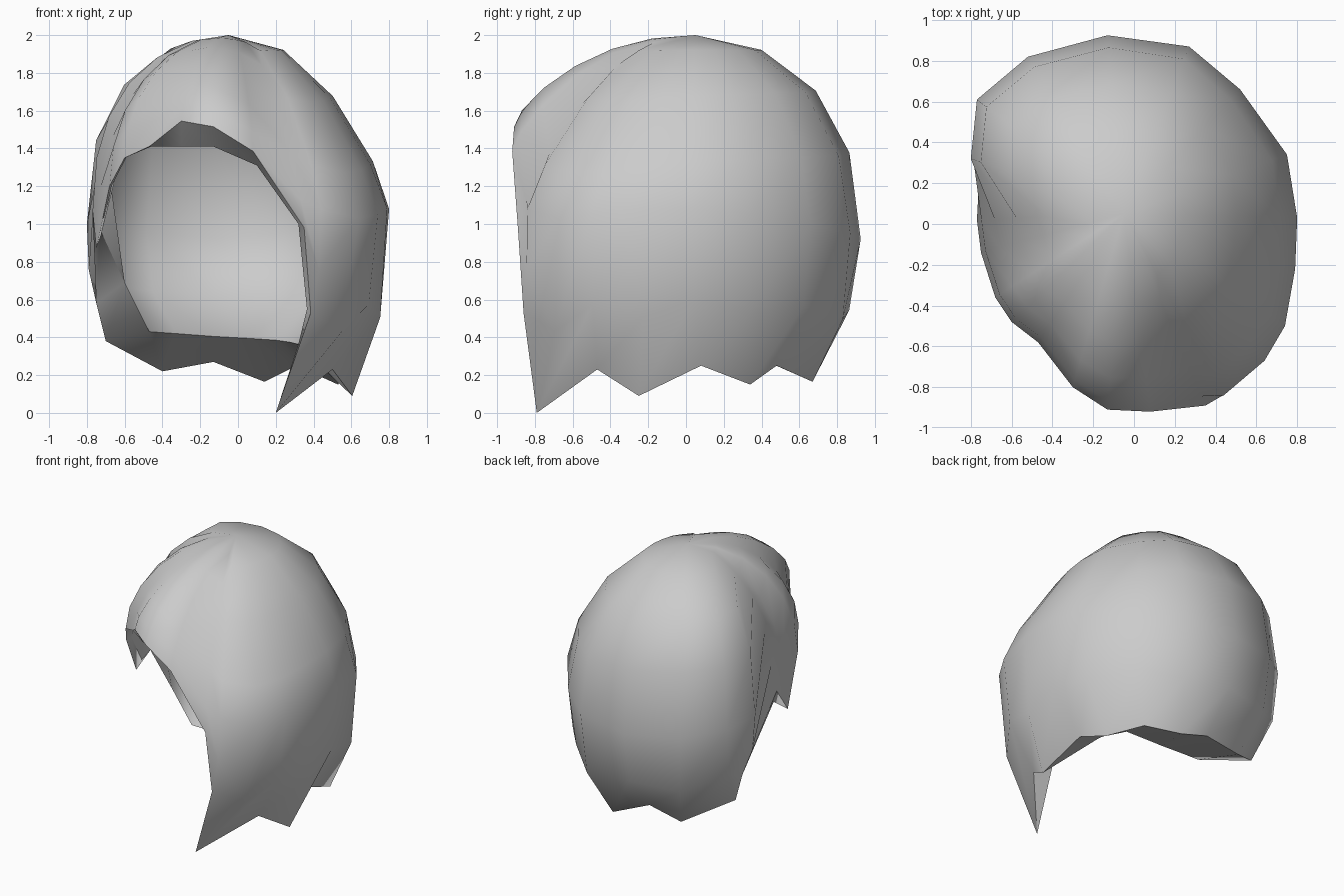
import bpy, bmesh, math
from mathutils import Vector

old = bpy.data.objects.get("Cube")
if old:
    bpy.data.objects.remove(old, do_unlink=True)

APEX = Vector((-0.05, 0.05, 2.0))
CORE = Vector((-0.05, 0.0, 1.05))

# hem points, counter-clockwise from the front, each with its widest point above (or None)
HEM = [
    ((-.13, -.91, 1.515), None), ((.08, -.92, 1.385), None),
    ((.35, -.89, .98), None), ((.385, -.86, .53), (.44, -.84, 1.08)),
    ((.20, -.79, 0), (.64, -.67, 1.03)), ((.50, -.47, .23), (.74, -.50, 1.05)),
    ((.605, -.25, .09), (.79, -.22, 1.08)), ((.55, .08, .25), (.80, .03, 1.08)),
    ((.53, .34, .15), (.75, .34, 1.05)), ((.31, .48, .25), (.52, .66, 1.0)),
    ((.14, .67, .165), (.27, .87, .95)), ((-.13, .62, .27), (-.13, .925, .92)),
    ((-.40, .63, .22), (-.52, .82, .95)), ((-.70, .41, .38), (-.77, .61, 1.0)),
    ((-.75, .40, .58), (-.80, .32, 1.0)), ((-.77, .02, 1.07), None),
    ((-.75, -.14, .87), None), ((-.68, -.36, 1.2), None),
    ((-.60, -.48, 1.35), None), ((-.47, -.58, 1.41), None),
    ((-.30, -.80, 1.545), None),
]

# inner edge of the hem band, in the same order
LINING = [
    (-.13, -.76, 1.41), (.10, -.79, 1.31), (.32, -.82, 1.0), (.365, -.80, .55),
    (.32, -.70, .365), (.36, -.42, .365), (.36, -.20, .365), (.31, 0, .365),
    (.27, .10, .375), (.20, .16, .385), (.05, .15, .395), (-.13, .14, .405),
    (-.33, .13, .42), (-.47, .12, .43), (-.60, .07, .69), (-.73, .0, .97),
    (-.725, -.11, .94), (-.67, -.31, 1.2), (-.59, -.42, 1.355),
    (-.46, -.52, 1.41), (-.30, -.70, 1.41),
]


def arc(s, steps):
    """Rounded path from a side point up to the crown, without the crown itself."""
    d = Vector((s.x - APEX.x, s.y - APEX.y))
    u = d.normalized()
    n = 1.87 - 0.42 * u.x + 0.35 * u.y
    pts = []
    for i in range(steps):
        a = math.pi / 2 * (1 - i / steps)
        p = 2 / (2 + (n - 2) * math.sin(a))      # rounder towards the crown
        r, h = math.sin(a) ** p, max(0, math.cos(a)) ** p
        pts.append(Vector((APEX.x + d.x * r, APEX.y + d.y * r, s.z + (APEX.z - s.z) * h)))
    return pts


def bulge(b, s):
    """Point between hem and widest point, pushed outwards."""
    return Vector((b.x + .8 * (s.x - b.x), b.y + .8 * (s.y - b.y), b.z + .42 * (s.z - b.z)))


def outer_column(b, s):
    b = Vector(b)
    if s is None:
        return arc(b, 6)
    s = Vector(s)
    return [b, bulge(b, s)] + arc(s, 4)


def shrink(p):
    d = p - CORE
    return CORE + Vector((d.x * .92, d.y * .88, d.z * .975))


def inner_column(col, edge, low):
    """Hollow lining: thin at the crown, a wide ledge along the bottom."""
    res = [Vector(edge)] + [shrink(p) for p in col[1:]]
    if low:
        res[1] = bulge(res[0], res[2])
    return res


bm = bmesh.new()


def cap(columns, top):
    """Skin the columns and close them at the crown."""
    grid = [[bm.verts.new(p) for p in c] for c in columns]
    tip = bm.verts.new(top)
    for i, a in enumerate(grid):
        b = grid[(i + 1) % len(grid)]
        for k in range(len(a) - 1):
            bm.faces.new((a[k], b[k], b[k + 1], a[k + 1]))
        bm.faces.new((a[-1], b[-1], tip))
    return [c[0] for c in grid]


outer = [outer_column(b, s) for b, s in HEM]
inner = [inner_column(c, e, h[1] is not None) for c, e, h in zip(outer, LINING, HEM)]
rim_out = cap(outer, APEX)
rim_in = cap(inner, shrink(APEX))

# hem band joining shell and lining
count = len(rim_out)
for i in range(count):
    j = (i + 1) % count
    bm.faces.new((rim_out[i], rim_in[i], rim_in[j], rim_out[j]))
bmesh.ops.recalc_face_normals(bm, faces=bm.faces)
for f in bm.faces:
    f.smooth = True
for loop in (rim_out, rim_in):
    for i in range(count):
        bm.edges.get((loop[i], loop[(i + 1) % count])).smooth = False

mesh = bpy.data.meshes.new("hair_shell")
bm.to_mesh(mesh)
bm.free()
hair = bpy.data.objects.new("hair_shell", mesh)
bpy.context.collection.objects.link(hair)

mat = bpy.data.materials.new("light_grey")
mat.use_nodes = True
colour = (0.6, 0.6, 0.6, 1)
mat.diffuse_color = colour
mat.node_tree.nodes["Principled BSDF"].inputs["Base Color"].default_value = colour
mesh.materials.append(mat)
